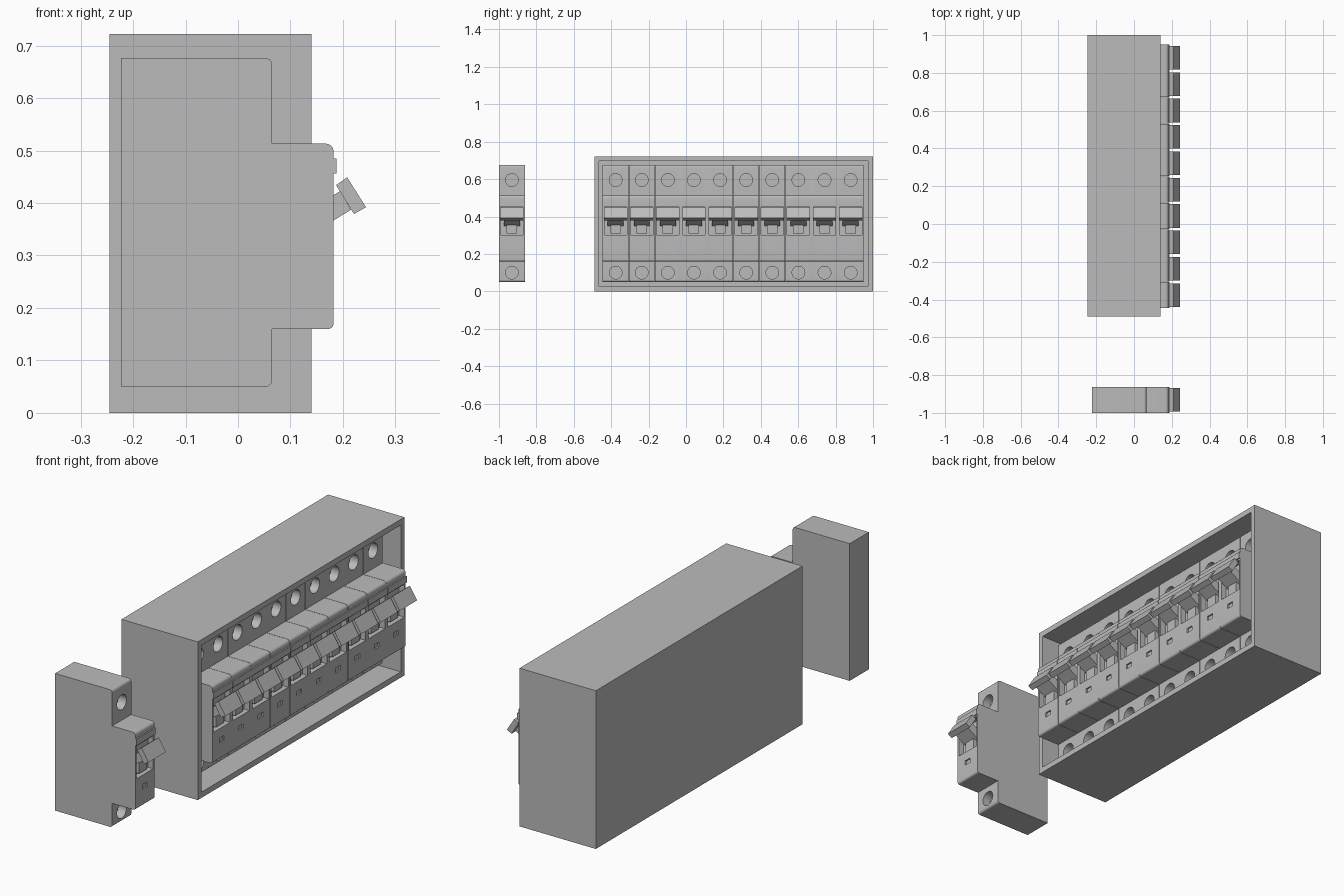
import bpy, bmesh, math
from mathutils import Matrix, Vector

cube = bpy.data.objects.get("Cube")
if cube:
    bpy.data.objects.remove(cube, do_unlink=True)

grey = bpy.data.materials.new("plain grey")
grey.use_nodes = True
colour = (0.5, 0.5, 0.5, 1)
grey.diffuse_color = colour
grey.node_tree.nodes["Principled BSDF"].inputs["Base Color"].default_value = colour


def add_object(name, mesh, y=0):
    obj = bpy.data.objects.new(name, mesh)
    obj.location.y = y
    bpy.context.collection.objects.link(obj)
    return obj


def finish(bm, name):
    bmesh.ops.recalc_face_normals(bm, faces=bm.faces)
    mesh = bpy.data.meshes.new(name)
    bm.to_mesh(mesh)
    bm.free()
    mesh.materials.append(grey)
    return mesh


def add_box(bm, x, y, z):
    size = [b - a for a, b in (x, y, z)]
    mid = [(a + b) / 2 for a, b in (x, y, z)]
    bmesh.ops.create_cube(bm, size=1, matrix=Matrix.Translation(mid) @ Matrix.Diagonal((*size, 1)))


def add_prism(bm, points, width):
    """Extrude an x-z outline along y, centred on y = 0."""
    ring = [bm.verts.new((x, -width / 2, z)) for x, z in points]
    face = bm.faces.new(ring)
    moved = bmesh.ops.extrude_face_region(bm, geom=[face], use_keep_orig=True)["geom"]
    bmesh.ops.translate(bm, vec=(0, width, 0), verts=[v for v in moved if isinstance(v, bmesh.types.BMVert)])


def rounded(points, steps=5):
    """Replace each (x, z, radius) corner by a short arc."""
    out = []
    for i, (x, z, r) in enumerate(points):
        p = Vector((x, z))
        if not r:
            out.append(p)
            continue
        a = (Vector(points[i - 1][:2]) - p).normalized() * r
        b = (Vector(points[(i + 1) % len(points)][:2]) - p).normalized() * r
        for k in range(steps + 1):
            t = math.pi / 2 * k / steps
            out.append(p + a * (1 - math.sin(t)) + b * (1 - math.cos(t)))
    return out


# Enclosure: a block with its open face inset and pushed in
bm = bmesh.new()
add_box(bm, (-0.245, 0.14), (-0.49, 1), (0, 0.722))
bm.normal_update()
front = max(bm.faces, key=lambda f: f.normal.x)
bmesh.ops.inset_region(bm, faces=[front], thickness=0.037)
bottom = bmesh.ops.extrude_face_region(bm, geom=[front])["geom"]
bmesh.ops.translate(bm, vec=(-0.363, 0, 0), verts=[v for v in bottom if isinstance(v, bmesh.types.BMVert)])
if front.is_valid:
    bm.faces.remove(front)
add_object("enclosure", finish(bm, "enclosure"))

# Breaker body: stepped outline with a ridge above the toggle
bm = bmesh.new()
outline = [(-0.223, 0.05, 0), (0.065, 0.05, 0.012), (0.065, 0.16, 0), (0.182, 0.16, 0.01),
           (0.182, 0.456, 0), (0.188, 0.456, 0), (0.188, 0.485, 0), (0.182, 0.485, 0),
           (0.182, 0.513, 0.014), (0.065, 0.513, 0), (0.065, 0.676, 0.012), (-0.223, 0.676, 0)]
add_prism(bm, rounded(outline), 0.138)
body = add_object("single_breaker_body", finish(bm, "breaker_body"), -0.931)

# Cutter: screw holes, toggle slot and small window
bm = bmesh.new()
for z in (0.1, 0.595):
    turn = Matrix.Translation((0.065, 0, z)) @ Matrix.Rotation(math.pi / 2, 4, "Y")
    bmesh.ops.create_cone(bm, cap_ends=True, segments=32, radius1=0.034, radius2=0.034,
                          depth=0.08, matrix=turn)
add_box(bm, (0.155, 0.3), (-0.06, 0.06), (0.3, 0.45))
add_box(bm, (0.175, 0.3), (-0.017, 0.017), (0.235, 0.257))
cutter = add_object("breaker_cutter", finish(bm, "breaker_cutter"), -0.931)
cutter.hide_render = True
cut = body.modifiers.new("cut", "BOOLEAN")
cut.operation = "DIFFERENCE"
cut.object = cutter
cut.solver = "EXACT"
graph = bpy.context.evaluated_depsgraph_get()
body_mesh = bpy.data.meshes.new_from_object(body.evaluated_get(graph))
body.modifiers.clear()
body.data = body_mesh
bpy.data.objects.remove(cutter, do_unlink=True)
bpy.ops.object.select_all(action="DESELECT")
body.select_set(True)
bpy.context.view_layer.objects.active = body
bpy.ops.object.shade_smooth_by_angle(angle=math.radians(30))

# Toggle: tilted handle, narrower stem and a small block in the slot
bm = bmesh.new()
add_prism(bm, [(0.208, 0.449), (0.244, 0.392), (0.221, 0.379), (0.187, 0.434)], 0.125)
add_prism(bm, [(0.15, 0.347), (0.215, 0.387), (0.195, 0.423), (0.15, 0.395)], 0.085)
add_box(bm, (0.15, 0.172), (-0.028, 0.028), (0.308, 0.355))
toggle_mesh = finish(bm, "toggle")
add_object("single_breaker_toggle", toggle_mesh, -0.931)

# Row of breakers inside the enclosure
pitch = 0.1396
for i in range(10):
    y = -0.446 + pitch * (i + 0.5)
    add_object(f"row_breaker_body_{i + 1}", body.data, y)
    add_object(f"row_breaker_toggle_{i + 1}", toggle_mesh, y)
